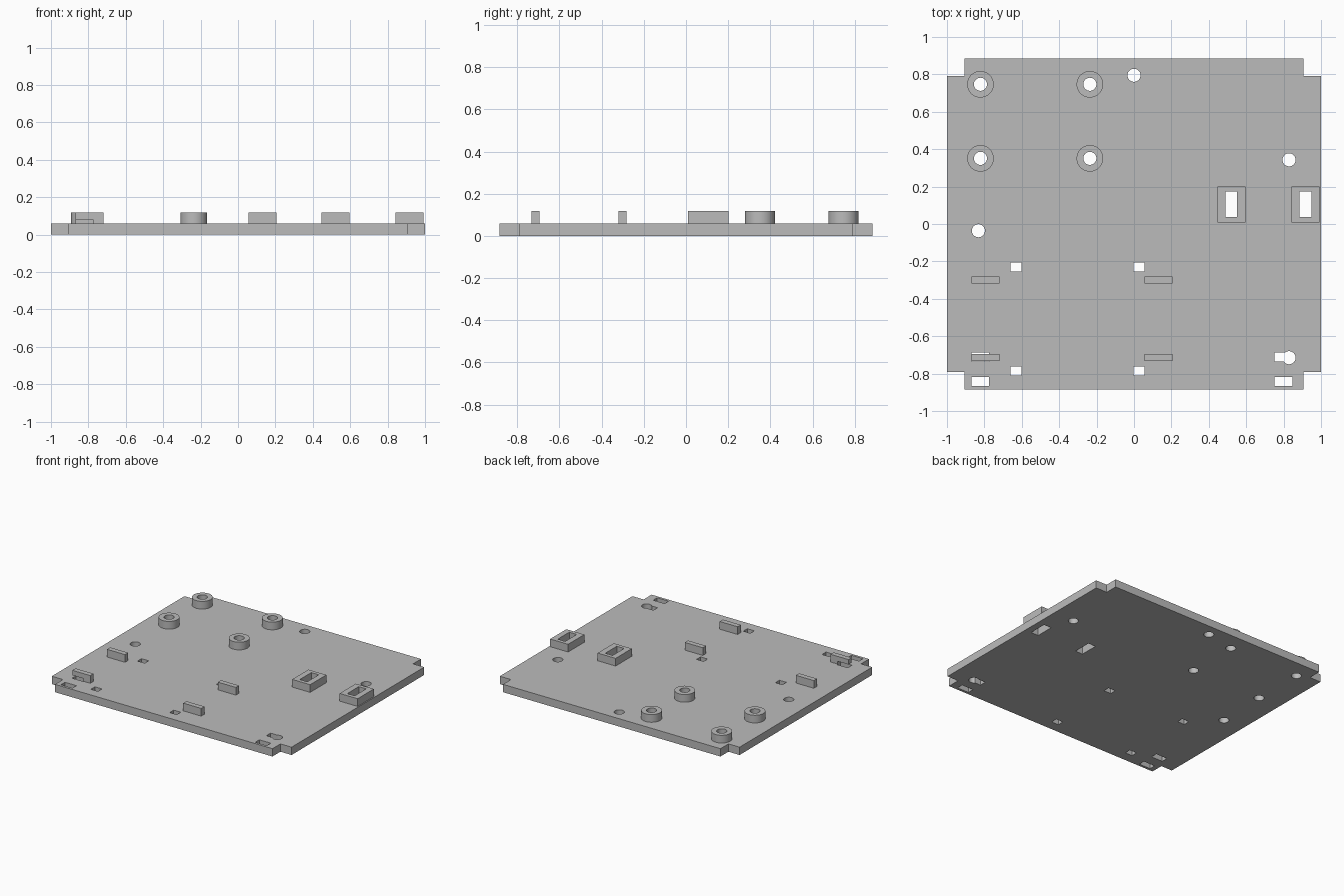
import bpy
import bmesh
from math import radians

cube = bpy.data.objects.get("Cube")
if cube:
    bpy.data.objects.remove(cube, do_unlink=True)

PLATE_TOP, PART_TOP = 0.059, 0.117
BELOW, ABOVE = -0.05, 0.2

grey = bpy.data.materials.new("light grey plastic")
grey.use_nodes = True
GREY = (0.5, 0.5, 0.5, 1)
grey.diffuse_color = GREY
grey.node_tree.nodes["Principled BSDF"].inputs["Base Color"].default_value = GREY


def prism(name, points, z0, z1):
    """Extrude a flat outline between two heights."""
    bm = bmesh.new()
    face = bm.faces.new([bm.verts.new((x, y, z0)) for x, y in points])
    top = bmesh.ops.extrude_face_region(bm, geom=[face])["geom"]
    verts = [v for v in top if isinstance(v, bmesh.types.BMVert)]
    bmesh.ops.translate(bm, vec=(0, 0, z1 - z0), verts=verts)
    bmesh.ops.recalc_face_normals(bm, faces=bm.faces)
    mesh = bpy.data.meshes.new(name)
    bm.to_mesh(mesh)
    bm.free()
    mesh.materials.append(grey)
    obj = bpy.data.objects.new(name, mesh)
    bpy.context.collection.objects.link(obj)
    return obj


def box(name, x, y, w, d, z0, z1):
    return prism(name, [(x - w / 2, y - d / 2), (x + w / 2, y - d / 2),
                        (x + w / 2, y + d / 2), (x - w / 2, y + d / 2)], z0, z1)


def cylinder(name, x, y, radius, z0, z1):
    bm = bmesh.new()
    bmesh.ops.create_circle(bm, segments=48, radius=radius)
    bm.verts.ensure_lookup_table()
    points = [(x + v.co.x, y + v.co.y) for v in bm.verts]
    bm.free()
    return prism(name, points, z0, z1)


def activate(obj):
    bpy.ops.object.select_all(action='DESELECT')
    obj.select_set(True)
    bpy.context.view_layer.objects.active = obj


def cut(cutter, *targets):
    """Subtract a cutter from each target, then discard it."""
    cutter.hide_render = True
    for target in targets:
        activate(target)
        mod = target.modifiers.new("cut", 'BOOLEAN')
        mod.operation, mod.solver, mod.object = 'DIFFERENCE', 'EXACT', cutter
        bpy.ops.object.modifier_apply(modifier=mod.name)
    bpy.data.objects.remove(cutter, do_unlink=True)


# Base plate with a notch at every corner
quarter = [(1, 0.79), (0.907, 0.79), (0.907, 0.885)]
outline = quarter + [(-x, y) for x, y in reversed(quarter)]
outline += [(-x, -y) for x, y in outline]
plate = prism("base_plate", outline, 0, PLATE_TOP)
parts = [plate]

# Round standoffs with through holes
for row, y in (("back", 0.747), ("front", 0.351)):
    for side, x in (("right", -0.821), ("left", -0.236)):
        boss = cylinder(f"standoff_{row}_{side}", x, y, 0.071, PLATE_TOP, PART_TOP)
        cut(cylinder("cutter", x, y, 0.035, BELOW, ABOVE), plate, boss)
        parts.append(boss)

# Rectangular sockets with through slots
for side, x in (("inner", 0.521), ("outer", 0.917)):
    socket = box(f"socket_{side}", x, 0.105, 0.15, 0.193, PLATE_TOP, PART_TOP)
    cut(box("cutter", x, 0.105, 0.062, 0.137, BELOW, ABOVE), plate, socket)
    parts.append(socket)

# Upright locating tabs
tabs = {}
for row, y in (("back", -0.3), ("front", -0.714)):
    for side, x in (("right", -0.794), ("left", 0.131)):
        tab = box(f"tab_{row}_{side}", x, y, 0.15, 0.038, PLATE_TOP, PART_TOP)
        tabs[row, side] = tab
        parts.append(tab)

# Screw holes
for x, y in ((0, 0.795), (0.829, 0.343), (-0.832, -0.036), (0.829, -0.715)):
    cut(cylinder("cutter", x, y, 0.035, BELOW, ABOVE), plate)

# Small square holes beside the tabs
for x in (-0.631, 0.026):
    for y in (-0.229, -0.785):
        cut(box("cutter", x, y, 0.059, 0.048, BELOW, ABOVE), plate)

# Paired strap slots at the front corners; one also undercuts a tab
for x in (-0.822, 0.799):
    cut(box("cutter", x, -0.842, 0.096, 0.048, BELOW, ABOVE), plate)
    targets = [plate] + ([tabs["front", "right"]] if x < 0 else [])
    cut(box("cutter", x, -0.711, 0.094, 0.05, BELOW, 0.08), *targets)

# Round walls shade smoothly, all edges stay sharp
for part in parts:
    activate(part)
    bpy.ops.object.shade_smooth_by_angle(angle=radians(30))
